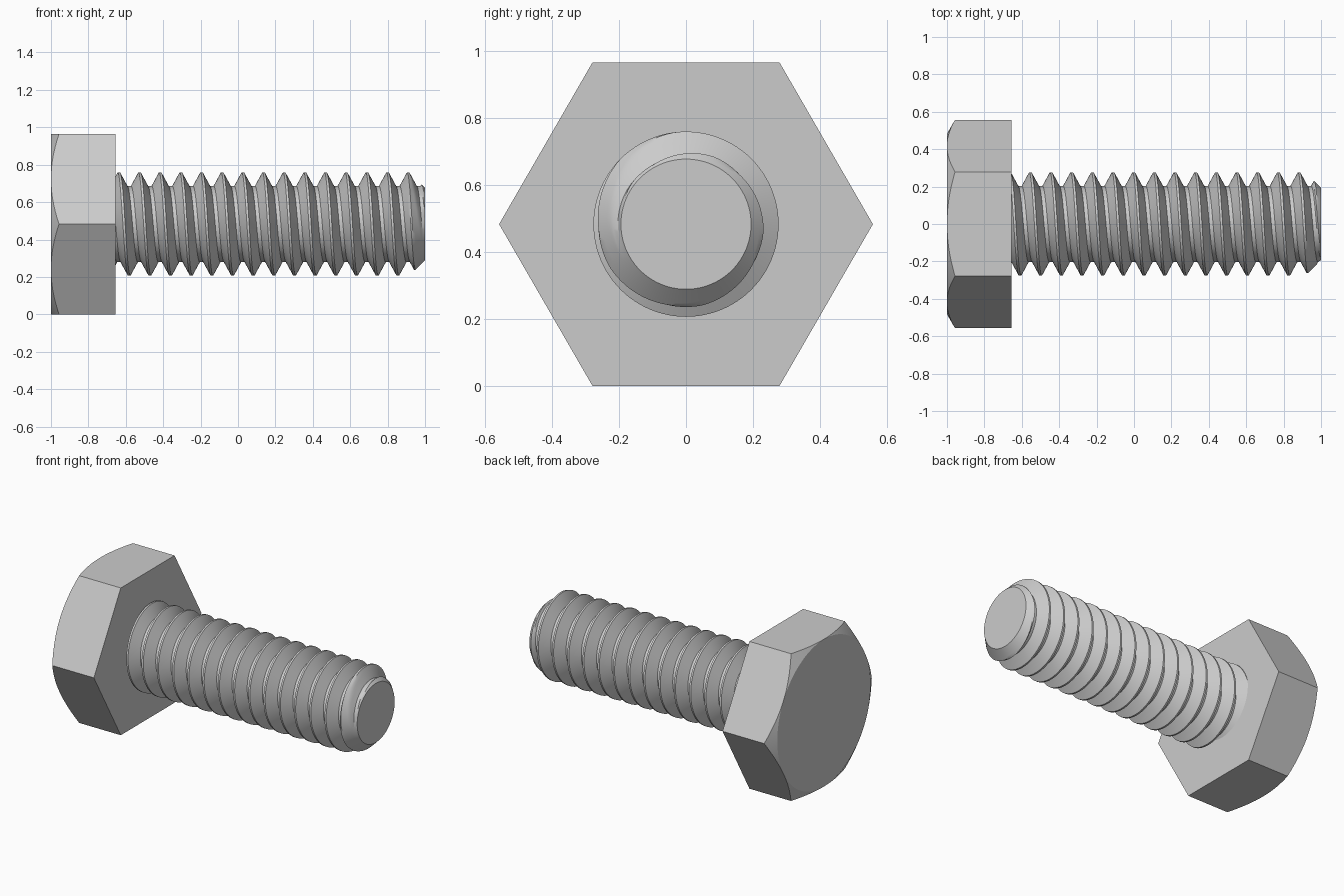
import bpy, bmesh
from math import sin, cos, pi, radians, tan

if "Cube" in bpy.data.objects:
    bpy.data.objects.remove(bpy.data.objects["Cube"])

AXIS_Z = 0.4825
APOTHEM = 0.4825      # half the distance across the head's flats
HEAD_BACK, HEAD_FRONT, TIP = -1.0, -0.655, 1.0
PITCH, CREST, ROOT = 0.1105, 0.276, 0.203
TIP_RADIUS = 0.194
SEGMENTS = 96

steel = bpy.data.materials.new("grey steel")
steel.use_nodes = True
GREY = (0.6, 0.6, 0.6, 1)
steel.diffuse_color = GREY
steel.node_tree.nodes["Principled BSDF"].inputs["Base Color"].default_value = GREY


def point(x, r, a):
    """Point at radius r around the bolt's axis, angle from the top towards the front."""
    return (x, -r * sin(a), AXIS_Z + r * cos(a))


def skin(bm, rings):
    """Join neighbouring rings with quads."""
    for a, b in zip(rings, rings[1:]):
        for i in range(len(a) - 1):
            bm.faces.new((a[i], a[i + 1], b[i + 1], b[i]))


def finish(bm, name, angle):
    """Weld, close the ends and turn the mesh into a shaded object."""
    bmesh.ops.remove_doubles(bm, verts=bm.verts, dist=1e-5)
    bmesh.ops.holes_fill(bm, edges=[e for e in bm.edges if e.is_boundary], sides=0)
    bmesh.ops.recalc_face_normals(bm, faces=bm.faces)
    mesh = bpy.data.meshes.new(name)
    bm.to_mesh(mesh)
    bm.free()
    mesh.materials.append(steel)
    obj = bpy.data.objects.new(name, mesh)
    bpy.context.collection.objects.link(obj)
    bpy.ops.object.select_all(action="DESELECT")
    obj.select_set(True)
    bpy.context.view_layer.objects.active = obj
    bpy.ops.object.shade_smooth_by_angle(angle=radians(angle))


angles = [2 * pi * i / SEGMENTS for i in range(SEGMENTS + 1)]

# Hexagonal head, its outer corners cut by a 30 degree cone
bm = bmesh.new()
base, shoulder, rim = [], [], []
for a in angles:
    r = APOTHEM / cos((a + pi / 6) % (pi / 3) - pi / 6)
    base.append(bm.verts.new(point(HEAD_FRONT, r, a)))
    shoulder.append(bm.verts.new(point(HEAD_BACK + (r - APOTHEM) * tan(pi / 6), r, a)))
    rim.append(bm.verts.new(point(HEAD_BACK, APOTHEM, a)))
skin(bm, [base, shoulder, rim])
finish(bm, "hex_head", 20)

# Thread profile over one pitch: (position, radius), flanks split for a clean tip chamfer
crest_half, root_half, cuts = 0.006, 0.010, 5
profile = []
for i in range(cuts + 1):
    t = i / cuts
    profile.append((crest_half + t * (PITCH / 2 - crest_half - root_half),
                    CREST + t * (ROOT - CREST)))
profile += [(PITCH - x, r) for x, r in reversed(profile)]

# Threaded shank: the profile swept along a right-handed helix, with a chamfered tip
bm = bmesh.new()
first_crest = -0.637
rings = []
for turn in range(-3, 17):
    for offset, radius in profile:
        ring = []
        for a in angles:
            x = first_crest + offset + PITCH * (turn + a / (2 * pi))
            r = min(radius, TIP_RADIUS + max(0, TIP - x))
            if x < HEAD_FRONT - 0.05:      # hidden inside the head
                x, r = HEAD_FRONT - 0.05, TIP_RADIUS
            ring.append(bm.verts.new(point(min(x, TIP), r, a)))
        rings.append(ring)
skin(bm, rings)
finish(bm, "threaded_shank", 30)
